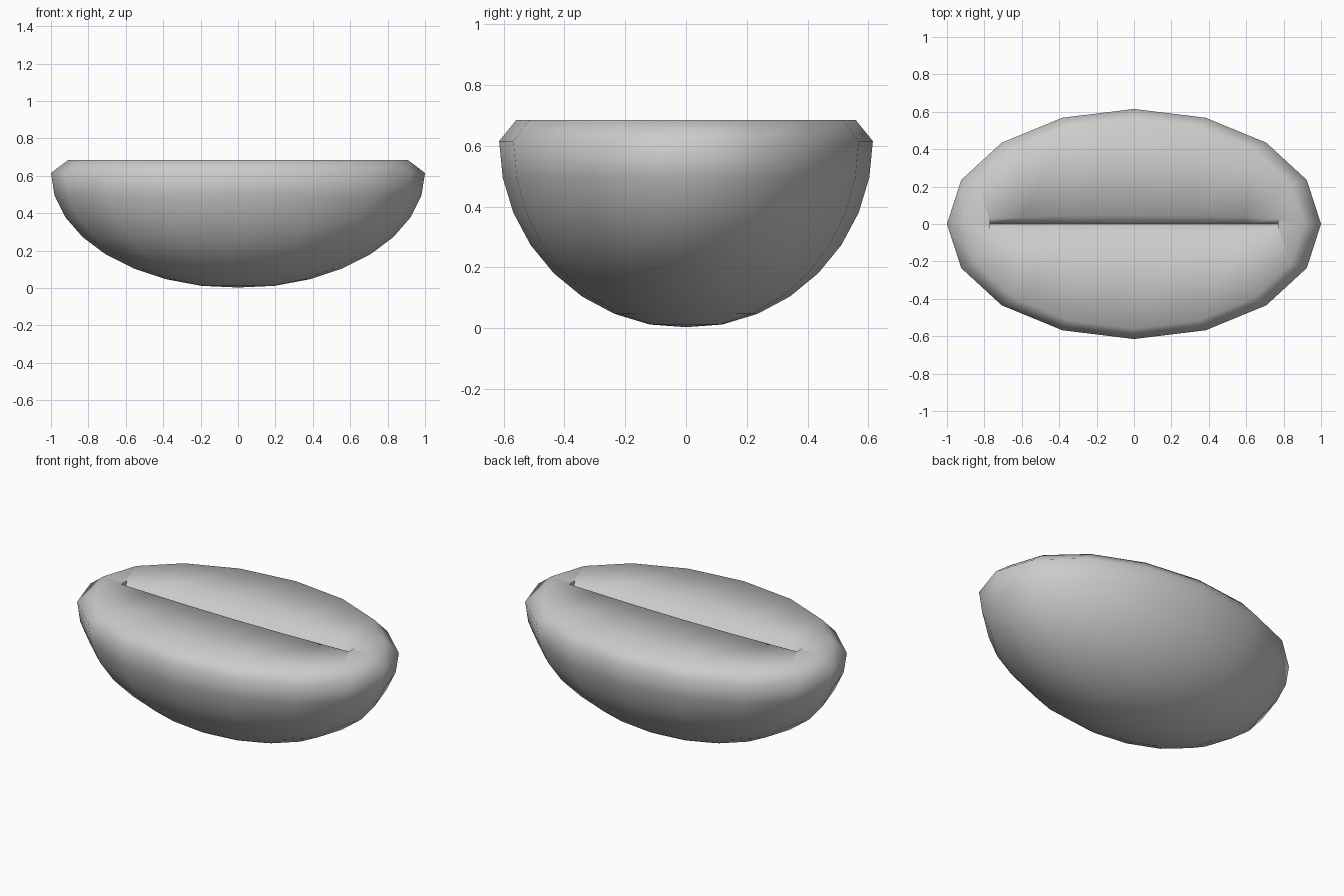
import bpy, bmesh, math

if "Cube" in bpy.data.objects:
    bpy.data.objects.remove(bpy.data.objects["Cube"])

N = 16                       # sides around
RX, RY, H = 1.0, 0.615, 0.615
TOP = 0.685

bm = bmesh.new()


def ring(scale, z):
    return [bm.verts.new((RX * scale * math.cos(2 * math.pi * i / N),
                          RY * scale * math.sin(2 * math.pi * i / N), z))
            for i in range(N)]


def bridge(a, b):
    for i in range(N):
        j = (i + 1) % N
        bm.faces.new((a[i], a[j], b[j], b[i]))


# rounded underside
pole = bm.verts.new((0, 0, 0.003))
rings = [ring(math.sin(k * math.pi / 16), H * (1 - math.cos(k * math.pi / 16)))
         for k in range(1, 9)]
for i in range(N):
    bm.faces.new((pole, rings[0][(i + 1) % N], rings[0][i]))

# chamfered rim
rings.append(ring(0.908, TOP))

# slit opening in the flat top: a narrow lens with blunt ends
END = 0.77
slit = []
for i in range(N):
    c, s = math.cos(2 * math.pi * i / N), math.sin(2 * math.pi * i / N)
    x = END * max(-1, min(1, c / math.cos(math.pi / 8)))
    half = 0.028 + 0.02 * (1 - (x / END) ** 2)
    y = 0 if i % 8 == 0 else math.copysign(half, s)
    slit.append(bm.verts.new((x, y, TOP)))
rings.append(slit)
for a, b in zip(rings, rings[1:]):
    bridge(a, b)

# V-shaped slit floor and walls
floor = {i: bm.verts.new((slit[i].co.x, 0, TOP - 0.065)) for i in range(1, 8)}
for i in range(1, 7):
    bm.faces.new((slit[i], slit[i + 1], floor[i + 1], floor[i]))
    bm.faces.new((slit[N - i - 1], slit[N - i], floor[i], floor[i + 1]))
bm.faces.new((slit[15], slit[0], slit[1], floor[1]))
bm.faces.new((slit[7], slit[8], slit[9], floor[7]))

bmesh.ops.recalc_face_normals(bm, faces=bm.faces)
mesh = bpy.data.meshes.new("bean_half")
bm.to_mesh(mesh)
bm.free()
bean = bpy.data.objects.new("bean_half", mesh)
bpy.context.collection.objects.link(bean)
bpy.context.view_layer.objects.active = bean
bean.select_set(True)
bpy.ops.object.shade_smooth_by_angle(angle=math.radians(70))
